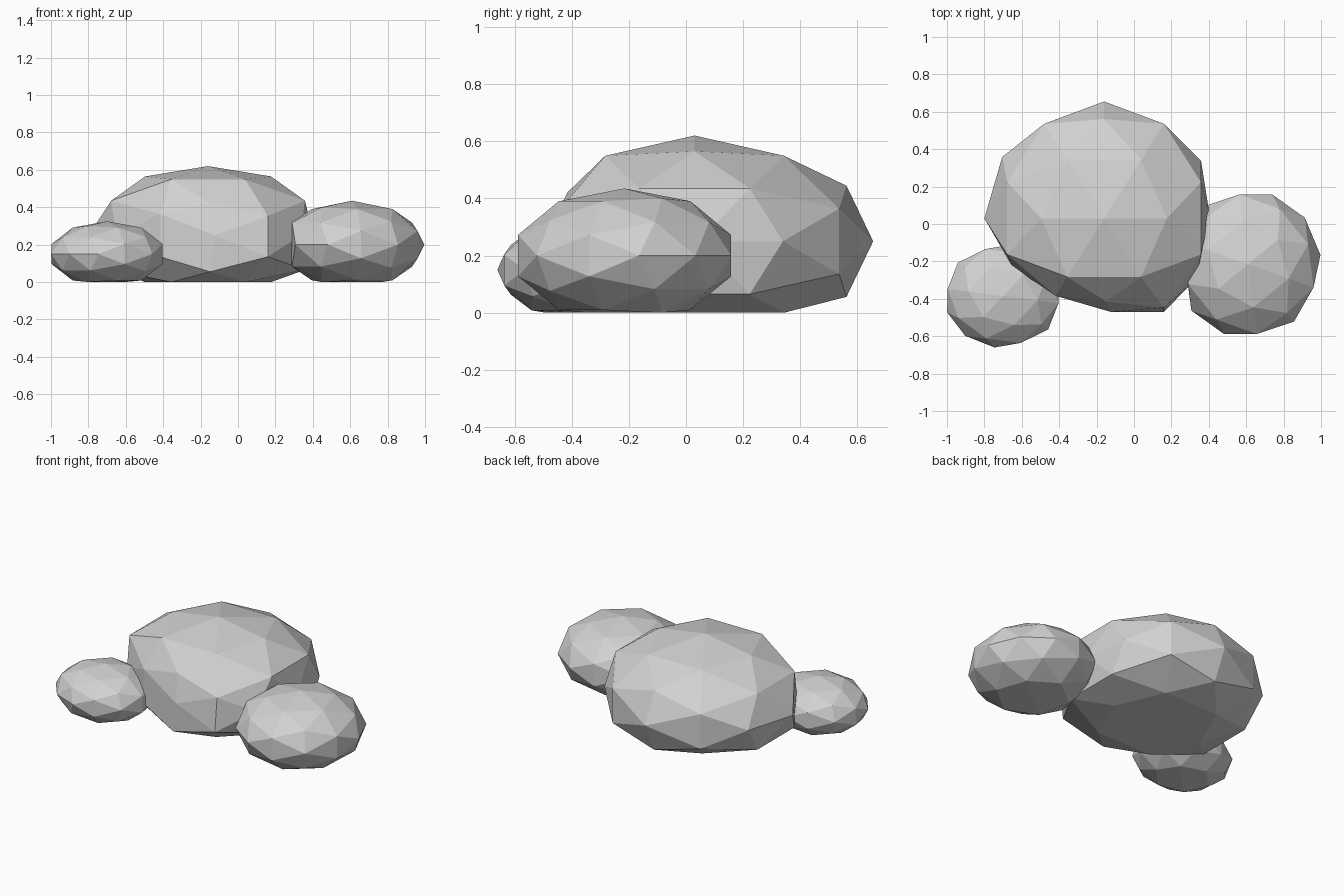
import bpy
import bmesh
import math
from mathutils import Matrix, Vector

if "Cube" in bpy.data.objects:
    bpy.data.objects.remove(bpy.data.objects["Cube"], do_unlink=True)

# Single stone colour
stone = bpy.data.materials.new("stone_grey")
stone.use_nodes = True
grey = (0.64, 0.64, 0.64, 1)
stone.diffuse_color = grey
shader = stone.node_tree.nodes["Principled BSDF"]
shader.inputs["Base Color"].default_value = grey
shader.inputs["Roughness"].default_value = 0.9

# Stand the icosphere on an edge: an edge midpoint points straight up
EDGE_UP = Matrix.Rotation(math.radians(90), 4, "Z") @ Matrix.Rotation(-math.atan(0.618), 4, "Y")


def boulder(name, centre, radii, turn, scrapes=()):
    """Squashed faceted stone, scraped flat by planes and levelled on the ground."""
    bm = bmesh.new()
    bmesh.ops.create_icosphere(bm, subdivisions=2, radius=1)
    spin = Matrix.Rotation(math.radians(turn), 4, "Z")
    bm.transform(Matrix.Diagonal((*radii, 1)) @ spin @ EDGE_UP)

    # Push every corner beyond a scrape plane back onto it
    for normal, limit in scrapes:
        n = Vector(normal).normalized()
        for v in bm.verts:
            v.co -= n * max(0, v.co.dot(n) - limit)

    bm.transform(Matrix.Translation(centre))
    for v in bm.verts:
        v.co.z = max(0, v.co.z)
    bmesh.ops.recalc_face_normals(bm, faces=bm.faces)

    mesh = bpy.data.meshes.new(name)
    bm.to_mesh(mesh)
    bm.free()
    mesh.materials.append(stone)
    obj = bpy.data.objects.new(name, mesh)
    bpy.context.collection.objects.link(obj)
    return obj


# Main stone, worn on its front, both sides and one back corner
boulder("large_boulder", (-0.16, 0.03, 0.25), (0.64, 0.625, 0.37), turn=90,
        scrapes=[((-0.6, -0.8, 0), 0.5),
                 ((-0.28, -0.96, 0), 0.47),
                 ((0, -1, 0), 0.5),
                 ((0, -0.9, 0.43), 0.475),
                 ((0.98, -0.2, 0), 0.55),
                 ((0.8, 0.6, 0), 0.6)])

# Two smaller stones resting against it
boulder("medium_boulder", (0.61, -0.215, 0.2), (0.39, 0.395, 0.235), turn=-51,
        scrapes=[((-1, 0, 0), 0.33)])
boulder("small_boulder", (-0.7, -0.385, 0.15), (0.315, 0.278, 0.175), turn=-40)
